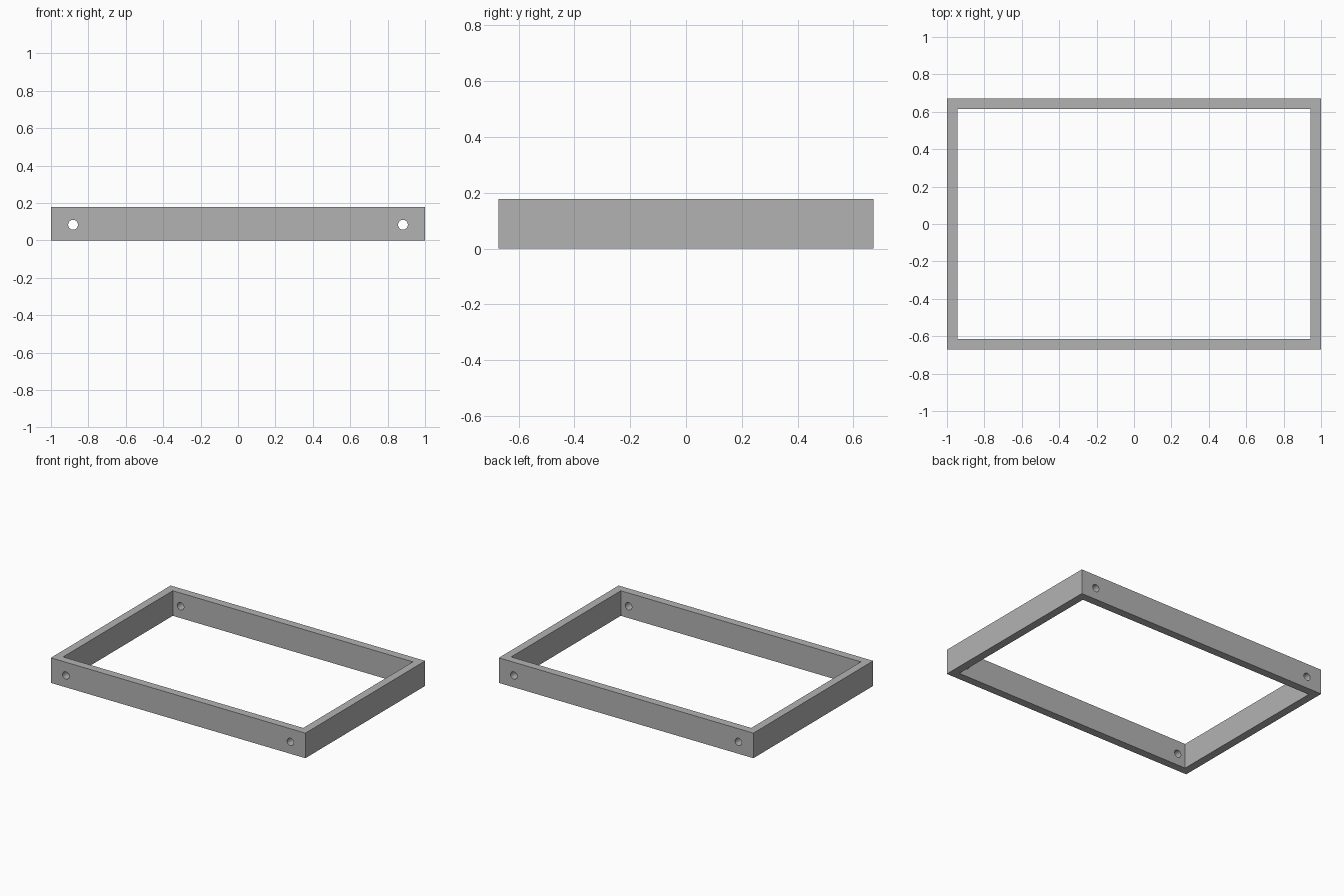
import bpy
import math

LENGTH, DEPTH, HEIGHT, WALL = 2.0, 1.344, 0.178, 0.057
HOLE_X, HOLE_Z, HOLE_R = 0.882, 0.084, 0.026

old = bpy.data.objects.get("Cube")
if old:
    bpy.data.objects.remove(old, do_unlink=True)

# Grey metal
grey = bpy.data.materials.new("grey_metal")
grey.use_nodes = True
colour = (0.45, 0.45, 0.45, 1)
grey.diffuse_color = colour
grey.node_tree.nodes["Principled BSDF"].inputs["Base Color"].default_value = colour


def box(name, size, location):
    bpy.ops.mesh.primitive_cube_add(size=1, location=location)
    ob = bpy.context.object
    ob.name = name
    ob.scale = size
    bpy.ops.object.transform_apply(location=False, rotation=False, scale=True)
    ob.data.materials.append(grey)
    return ob


def cut(target, cutter):
    cutter.hide_render = True
    cutter.hide_set(True)
    cutter.display_type = 'WIRE'
    mod = target.modifiers.new(cutter.name, 'BOOLEAN')
    mod.operation = 'DIFFERENCE'
    mod.solver = 'EXACT'
    mod.object = cutter
    bpy.context.view_layer.objects.active = target
    bpy.ops.object.modifier_apply(modifier=mod.name)
    bpy.data.objects.remove(cutter, do_unlink=True)


# Rectangular frame, open at top and bottom
frame = box("frame", (LENGTH, DEPTH, HEIGHT), (0, 0, HEIGHT / 2))
cut(frame, box("opening_cutter",
               (LENGTH - 2 * WALL, DEPTH - 2 * WALL, HEIGHT * 2),
               (0, 0, HEIGHT / 2)))

# Bolt holes through the front and back rails
for side in (-1, 1):
    bpy.ops.mesh.primitive_cylinder_add(
        vertices=32, radius=HOLE_R, depth=DEPTH * 1.5,
        location=(side * HOLE_X, 0, HOLE_Z), rotation=(math.pi / 2, 0, 0))
    hole = bpy.context.object
    hole.name = "bolt_hole_cutter"
    hole.data.materials.append(grey)
    cut(frame, hole)

# Smooth hole walls, crisp frame edges
bpy.ops.object.select_all(action='DESELECT')
frame.select_set(True)
bpy.context.view_layer.objects.active = frame
bpy.ops.object.shade_smooth_by_angle(angle=math.radians(30))
